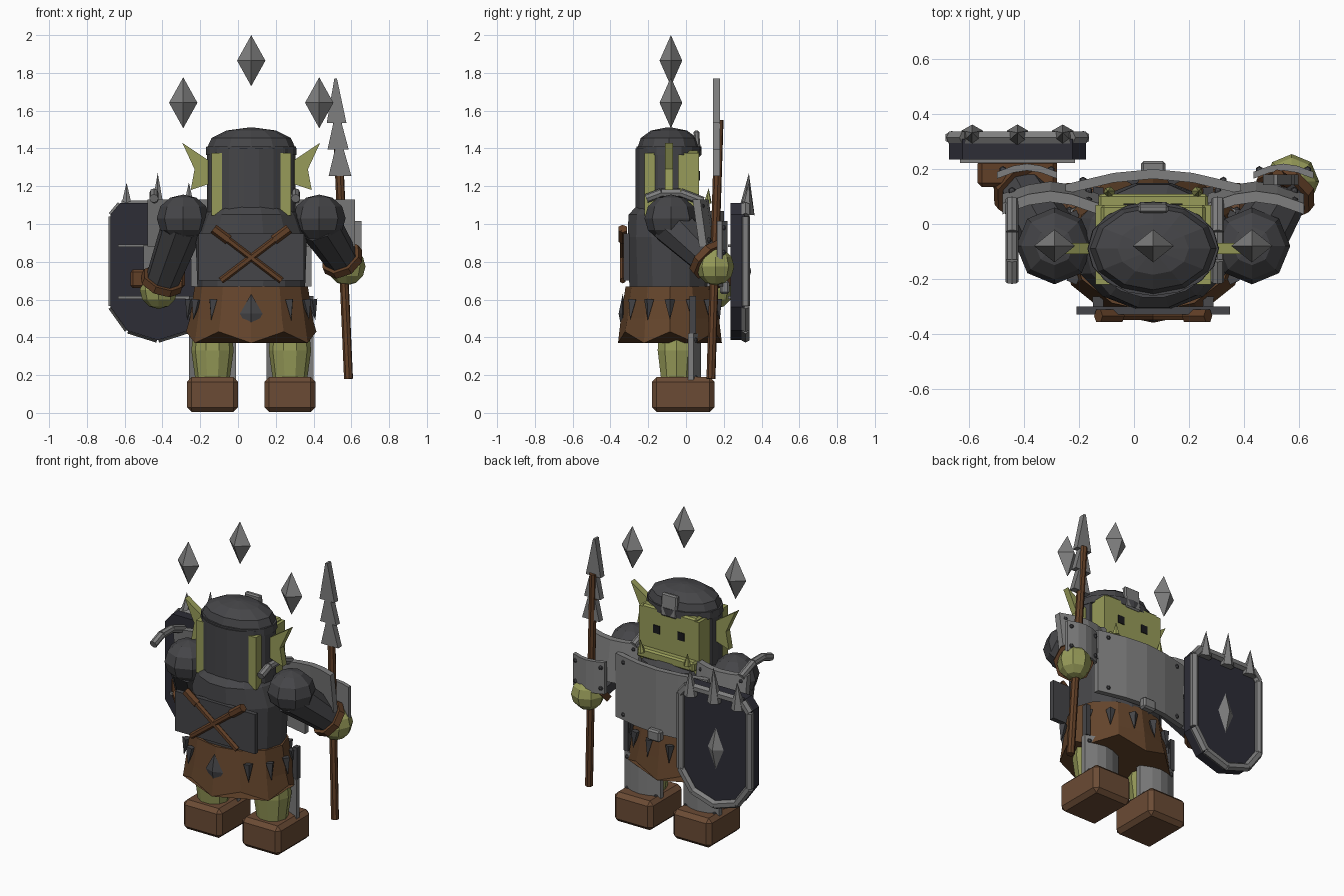
import bpy, bmesh, math
from mathutils import Vector, Matrix

if "Cube" in bpy.data.objects:
    bpy.data.objects.remove(bpy.data.objects["Cube"])


def material(name, r, g, b):
    m = bpy.data.materials.new(name)
    m.use_nodes = True
    m.diffuse_color = (r, g, b, 1)
    m.node_tree.nodes["Principled BSDF"].inputs["Base Color"].default_value = (r, g, b, 1)
    return m


STEEL = material("light steel", .21, .21, .21)
IRON = material("dark iron", .06, .06, .065)
NAVY = material("shield navy", .026, .026, .037)
LEATHER = material("leather brown", .13, .06, .025)
BOOT = material("boot brown", .145, .07, .035)
WOOD = material("wood brown", .12, .05, .02)
SKIN = material("green skin", .31, .33, .10)
BLACK = material("eye black", .01, .01, .012)

CX, CY = .07, -.08  # body axis


def finish(name, bm, mat):
    bmesh.ops.recalc_face_normals(bm, faces=bm.faces)
    me = bpy.data.meshes.new(name)
    bm.to_mesh(me)
    bm.free()
    me.materials.append(mat)
    ob = bpy.data.objects.new(name, me)
    bpy.context.collection.objects.link(ob)
    return ob


def box(name, mat, center, size, bevel=0, rot=None):
    bm = bmesh.new()
    bmesh.ops.create_cube(bm, size=1)
    bmesh.ops.scale(bm, vec=size, verts=bm.verts)
    if bevel:
        bmesh.ops.bevel(bm, geom=bm.edges[:], offset=bevel, segments=1, affect='EDGES')
    if rot:
        bmesh.ops.rotate(bm, matrix=rot, verts=bm.verts)
    bmesh.ops.translate(bm, vec=center, verts=bm.verts)
    return finish(name, bm, mat)


def tube(name, mat, p, q, r1, r2=None, n=8):
    p, q = Vector(p), Vector(q)
    bm = bmesh.new()
    bmesh.ops.create_cone(bm, cap_ends=True, segments=n, radius1=r1,
                          radius2=r1 if r2 is None else r2, depth=(q - p).length)
    turn = (q - p).to_track_quat('Z', 'Y').to_matrix().to_4x4()
    bmesh.ops.transform(bm, matrix=Matrix.Translation((p + q) / 2) @ turn, verts=bm.verts)
    return finish(name, bm, mat)


def ball(name, mat, center, r, n=8, rings=5, scale=(1, 1, 1)):
    bm = bmesh.new()
    bmesh.ops.create_uvsphere(bm, u_segments=n, v_segments=rings, radius=r)
    bmesh.ops.scale(bm, vec=scale, verts=bm.verts)
    bmesh.ops.translate(bm, vec=center, verts=bm.verts)
    return finish(name, bm, mat)


def loft(name, mat, center, rings, n=16, cut_y=None, zigzag=0):
    """Stack of elliptical rings (z, rx, ry); zigzag lifts every other vertex of the first."""
    bm = bmesh.new()
    loops = []
    for i, (z, rx, ry) in enumerate(rings):
        loops.append([bm.verts.new((center[0] + rx * math.cos(k * math.tau / n),
                                    center[1] + ry * math.sin(k * math.tau / n),
                                    z + (zigzag if i == 0 and k % 2 == 0 else 0)))
                      for k in range(n)])
    for a, b in zip(loops, loops[1:]):
        for k in range(n):
            bm.faces.new((a[k], a[(k + 1) % n], b[(k + 1) % n], b[k]))
    bm.faces.new(loops[0])
    bm.faces.new(loops[-1])
    if cut_y is not None:
        bmesh.ops.bisect_plane(bm, geom=bm.verts[:] + bm.edges[:] + bm.faces[:],
                               plane_co=(0, cut_y, 0), plane_no=(0, 1, 0), clear_outer=True)
        bmesh.ops.holes_fill(bm, edges=[e for e in bm.edges if e.is_boundary])
    return finish(name, bm, mat)


def slab(name, mat, outline, y0, y1):
    """Front outline of (x, z) points extruded along y."""
    bm = bmesh.new()
    face = bm.faces.new([bm.verts.new((x, y0, z)) for x, z in outline])
    ext = bmesh.ops.extrude_face_region(bm, geom=[face])["geom"]
    bmesh.ops.translate(bm, vec=(0, y1 - y0, 0),
                        verts=[v for v in ext if isinstance(v, bmesh.types.BMVert)])
    return finish(name, bm, mat)


def armour(name, x, y, z0, z1, half, peak=.04, thick=.03, lean=0):
    """Ridged plate bowed toward +y with a rivet at each corner."""
    bm = bmesh.new()
    top = [(-half, 0), (-half * .45, peak * .75), (0, peak), (half * .45, peak * .75), (half, 0)]
    pts = top + [(u, v - thick) for u, v in reversed(top)]
    face = bm.faces.new([bm.verts.new((x + u, y + v, z0)) for u, v in pts])
    ext = bmesh.ops.extrude_face_region(bm, geom=[face])["geom"]
    bmesh.ops.translate(bm, vec=(0, lean, z1 - z0),
                        verts=[v for v in ext if isinstance(v, bmesh.types.BMVert)])
    finish(name, bm, STEEL)
    for u in (-1, 1):
        for z, dy in ((z0 + .035, 0), (z1 - .035, lean)):
            ball(name + "_rivet", IRON, (x + u * half * .8, y + peak * .25 + dy, z), .014, 6, 4)


def gem(name, mat, center, size):
    ob = ball(name, mat, center, 1, 4, 2, size)
    return ob


# boots, legs, shin guards
for s, side in ((-1, "right"), (1, "left")):
    x = CX + s * .205
    box(side + "_boot", BOOT, (x, -.015, .097), (.27, .33, .185), .025)
    loft(side + "_leg", SKIN, (x, -.05), [(.17, .09, .085), (.33, .112, .105), (.45, .1, .1)], 10)
    armour(side + "_shin_guard", x, .04, .15, .42, .125, .04)

# skirt with hanging studs
loft("skirt", LEATHER, (CX, -.085), [(.37, .345, .275), (.5, .325, .26), (.67, .3, .235)], 12, zigzag=.06)
gem("skirt_emblem", IRON, (CX, -.335, .525), (.06, .022, .105))
for k in range(14):
    a = math.tau * (k + .5) / 14 + math.pi / 2
    px, py = math.cos(a), math.sin(a)
    if abs(px) > .3 or py > 0:
        tube("skirt_stud", IRON, (CX + .322 * px, -.085 + .255 * py, .6),
             (CX + .34 * px, -.085 + .27 * py, .49), .028, 0, 4)
for s in (-1, 1):
    box("hip_tag", IRON, (CX + s * .315, .035, .52), (.03, .035, .2))

# torso, chest plate, buckle
loft("torso", IRON, (CX, CY), [(.66, .285, .225), (.93, .295, .235), (1.05, .25, .23), (1.1, .2, .18)], 14)
armour("chest_plate", CX, .145, .67, 1.07, .32, .055, .035)
box("buckle", STEEL, (CX, .205, .665), (.09, .05, .07), .01)

# back plate with crossed sticks
box("back_plate", IRON, (CX, -.315, .825), (.56, .03, .25))
for s in (-1, 1):
    tube("crossed_stick", WOOD, (CX + s * .2, -.335, .975), (CX - s * .16, -.335, .7), .018, n=6)
    tube("stick_wrap", WOOD, (CX + s * .2, -.335, .975), (CX + s * .12, -.335, .915), .026, n=6)

# head: skull, jaw, tusks, eyes, ears
box("head", SKIN, (CX, -.075, 1.21), (.42, .29, .33))
box("face", SKIN, (CX, 0, 1.22), (.38, .14, .34), .01)
box("jaw", SKIN, (CX, .05, 1.1), (.4, .12, .06), .01)
for s in (-1, 1):
    tube("tusk", SKIN, (CX + s * .16, .115, 1.11), (CX + s * .165, .12, 1.19), .022, 0, 6)
    box("eye", BLACK, (CX + s * .085, .071, 1.255), (.045, .008, .05))
    x = CX + s * .2
    ear = slab("ear", SKIN, [(x, 1.22), (x + s * .12, 1.18), (x + s * .1, 1.29),
                             (x + s * .165, 1.43), (x, 1.32)], -.11, -.07)

# helmet: rear shell, brow band, dome, nose guard
loft("helmet_shell", IRON, (CX, -.085), [(1.05, .235, .185), (1.4, .235, .185)], 18, cut_y=-.04)
loft("helmet_band", IRON, (CX, -.09), [(1.365, .24, .172), (1.41, .238, .172)], 16)
loft("helmet_dome", IRON, (CX, -.09), [(1.4, .235, .168), (1.455, .21, .15), (1.495, .13, .095),
                                       (1.51, .02, .02)], 12)
box("nose_guard", STEEL, (CX, .06, 1.425), (.11, .03, .14), .008, Matrix.Rotation(.08, 3, 'X'))

# shoulders, arms, hands and their plates
for s, side in ((-1, "right"), (1, "left")):
    x = CX + s * .36
    ball(side + "_shoulder", IRON, (x, CY, 1.03), .14, 8, 6, (1, 1, .9))
    hand = Vector((.575, .155, .775) if s > 0 else (-.42, .15, .65))
    start = Vector((x, CY, 1))
    d = (hand - start).normalized()
    tube(side + "_arm", IRON, start, hand - d * .05, .115, .09)
    tube(side + "_cuff", WOOD, hand - d * .08, hand - d * .04, .112, .116)
    ball(side + "_hand", SKIN, hand, .1, 8, 6)
    armour(side + "_shoulder_plate", x + s * .015, .11, .88, 1.13, .175, .045, .04, -.035)
    armour(side + "_arm_plate", hand.x - s * .03, .19, hand.z + .04, hand.z + .24, .11, .03, .025)
    bar = [(-.21, 1.135), (-.13, 1.165), (-.03, 1.165), (.09, 1.12)]
    bx = .305 if s > 0 else -.445
    for (ya, za), (yb, zb) in zip(bar, bar[1:]):
        tube(side + "_shoulder_bar", STEEL, (bx, ya, za), (bx, yb, zb), .024)

# spear with a three tier head
tube("spear_shaft", WOOD, (.585, .132, .18), (.525, .175, 1.55), .024, n=8)
for x, z, w, h in ((.54, 1.255, .06, .2), (.53, 1.395, .056, .2), (.522, 1.535, .052, .235)):
    slab("spear_head", STEEL, [(x - w, z), (x + w, z), (x + .012 - .01, z + h),
                               (x - .012, z + h)], .142, .18)

# shield: board, rim, emblem, spikes, handles
SX = -.425
half = [(.2, 1.11), (.25, 1.05), (.25, .56), (.16, .435)]
outline = [(SX + u, z) for u, z in half] + [(SX, .385)] + [(SX - u, z) for u, z in reversed(half)]
slab("shield_board", NAVY, outline, .235, .31)
ring = outline[1:] + outline[:1]
for (xa, za), (xb, zb) in zip(outline, ring):
    pull = lambda px, pz: (SX + (px - SX) * .96, .315, .745 + (pz - .745) * .97)
    tube("shield_rim", STEEL, pull(xa, za), pull(xb, zb), .025, n=6)
gem("shield_emblem", STEEL, (SX, .31, .75), (.055, .035, .13))
for u, tip in ((-.165, 1.2), (0, 1.25), (.165, 1.2)):
    tube("shield_spike", STEEL, (SX + u, .318, 1.05), (SX + u, .333, tip + .02), .045, 0, 6)
for z in (.61, .885):
    box("shield_brace", STEEL, (SX, .23, z), (.42, .015, .015))
box("shield_strap", WOOD, (SX, .185, .71), (.29, .1, .1), .015)

# floating diamonds
for x, z in ((CX - .36, 1.642), (CX, 1.865), (CX + .36, 1.642)):
    gem("floating_diamond", STEEL, (x, CY, z), (.075, .06, .135))
